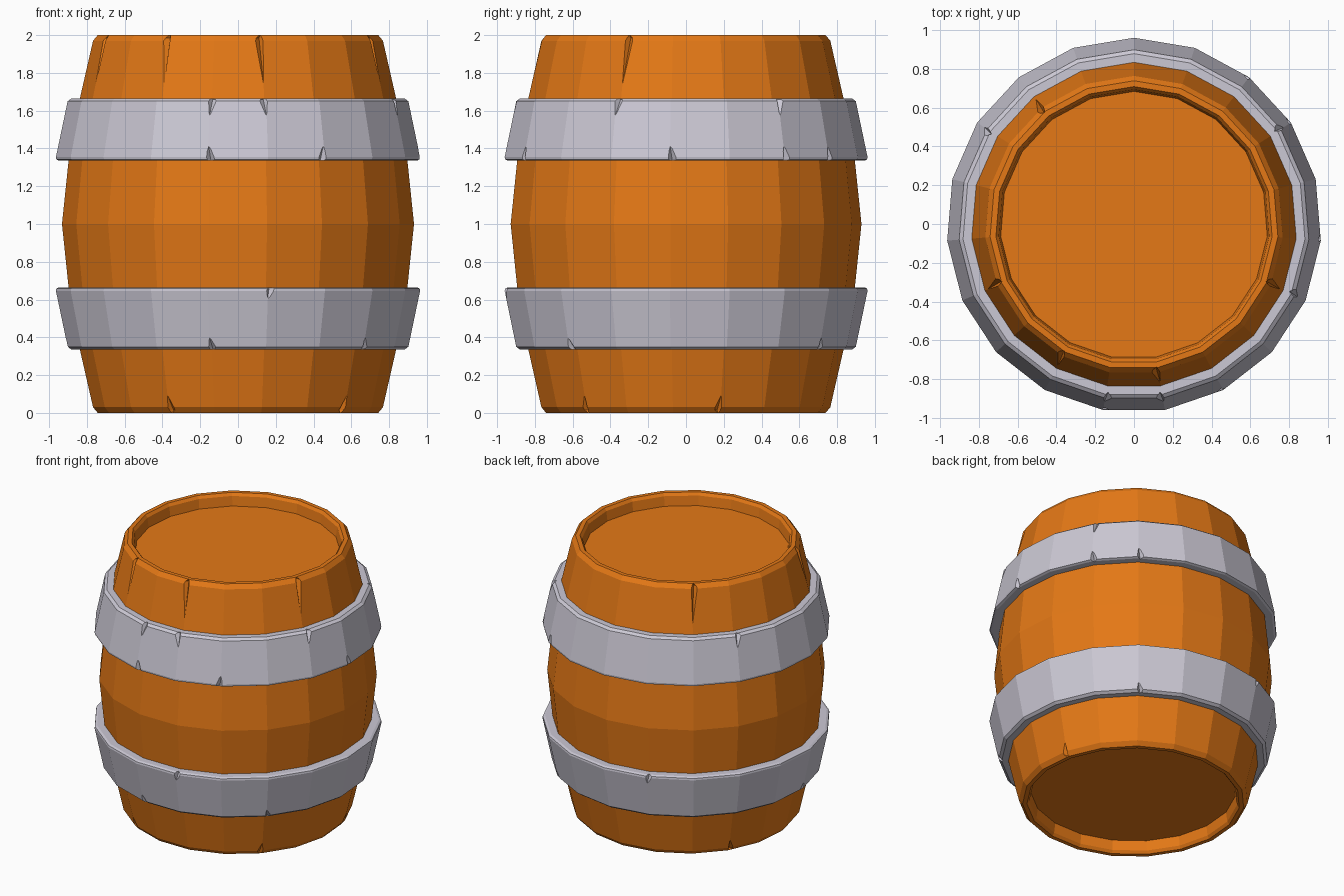
import bpy, bmesh
from math import sin, cos, pi, radians
from mathutils import Vector

if "Cube" in bpy.data.objects:
    bpy.data.objects.remove(bpy.data.objects["Cube"])

SIDES = 19
SHIFT = -0.006  # the odd side count puts the ring slightly off-centre


def material(name, rgb):
    m = bpy.data.materials.new(name)
    m.diffuse_color = (*rgb, 1)
    m.use_nodes = True
    m.node_tree.nodes["Principled BSDF"].inputs["Base Color"].default_value = m.diffuse_color
    return m


def at(k, r, z):
    a = pi / 2 + 2 * pi * k / SIDES
    return Vector((r * cos(a), r * sin(a) + SHIFT, z))


def make_object(name, bm, mat=None):
    bmesh.ops.recalc_face_normals(bm, faces=bm.faces)
    me = bpy.data.meshes.new(name)
    bm.to_mesh(me)
    bm.free()
    ob = bpy.data.objects.new(name, me)
    bpy.context.collection.objects.link(ob)
    if mat:
        me.materials.append(mat)
    return ob


def lathe(name, profile, mat, ring=False):
    """Spin (radius, z) points; ring closes the profile, otherwise cap both ends."""
    bm = bmesh.new()
    loops = [[bm.verts.new(at(k, r, z)) for k in range(SIDES)] for r, z in profile]
    pairs = list(zip(loops, loops[1:]))
    if ring:
        pairs.append((loops[-1], loops[0]))
    else:
        bm.faces.new(loops[0])
        bm.faces.new(loops[-1])
    for a, b in pairs:
        for k in range(SIDES):
            j = (k + 1) % SIDES
            bm.faces.new((a[k], a[j], b[j], b[k]))
    return make_object(name, bm, mat)


def chip(ob, chips, edge, length):
    """Cut small wedges out of the stave corners; edge = (r, z) rim and (r, z) inward end."""
    (r0, z0), (r1, z1) = edge
    bm = bmesh.new()
    for k, side in chips:
        p = at(k, r0, z0)
        d = (at(k, r1, z1) - p).normalized()
        out = Vector((p.x, p.y - SHIFT, 0)).normalized()
        tan = Vector((-out.y, out.x, 0)) * side
        ends = [p - d * 0.05, p + d * length]
        mid = [p + out * 0.05 + tan * 0.02, p + tan * 0.05 + out * 0.01,
               p - out * 0.03 + tan * 0.01, p - tan * 0.012 + out * 0.01]
        e = [bm.verts.new(v) for v in ends]
        m = [bm.verts.new(v) for v in mid]
        for i in range(4):
            for tip in e:
                bm.faces.new((m[i], m[(i + 1) % 4], tip))
    cutter = make_object("chip_cutter", bm)
    cutter.hide_render = True
    mod = ob.modifiers.new("chips", 'BOOLEAN')
    mod.operation = 'DIFFERENCE'
    mod.solver = 'EXACT'
    mod.object = cutter
    deps = bpy.context.evaluated_depsgraph_get()
    new = bpy.data.meshes.new_from_object(ob.evaluated_get(deps))
    ob.modifiers.clear()
    ob.data = new
    bpy.data.objects.remove(cutter)


wood = material("wood", (0.78, 0.19, 0.008))
metal = material("metal", (0.60, 0.58, 0.66))

# Barrel body: recessed head, rounded rim and bulging staves, mirrored about z = 1
half = [(0.69, 0.09), (0.70, 0.02), (0.715, 0), (0.745, 0), (0.77, 0.03),
        (0.84, 0.335), (0.90, 0.665), (0.935, 1.0)]
body = lathe("barrel_body", half + [(r, 2 - z) for r, z in half[-2::-1]], wood)
chip(body, [(2, 1), (6, -1), (8, -1), (10, -1), (13, 1)], ((0.765, 1.985), (0.84, 1.665)), 0.25)
chip(body, [(8, 1), (12, -1), (15, -1), (3, 1)], ((0.765, 0.015), (0.84, 0.335)), 0.08)

# Hoops: flared bands, the upper one mirrors the lower one
band = [(0.82, 0.335), (0.885, 0.335), (0.905, 0.35), (0.967, 0.645),
        (0.965, 0.658), (0.95, 0.665), (0.88, 0.665)]
lower = lathe("lower_hoop", band, metal, ring=True)
upper = lathe("upper_hoop", [(r, 2 - z) for r, z in band], metal, ring=True)
chip(lower, [(9, 1), (12, 1), (17, 1), (5, -1)], ((0.90, 0.34), (0.967, 0.65)), 0.06)
chip(lower, [(10, 1), (1, 1)], ((0.965, 0.66), (0.90, 0.34)), 0.06)
chip(upper, [(3, 1), (9, 1), (10, -1), (13, 1), (16, 1)], ((0.90, 1.66), (0.967, 1.35)), 0.09)
chip(upper, [(9, 1), (11, -1), (14, 1), (16, 1), (17, 1)], ((0.965, 1.34), (0.90, 1.66)), 0.08)
